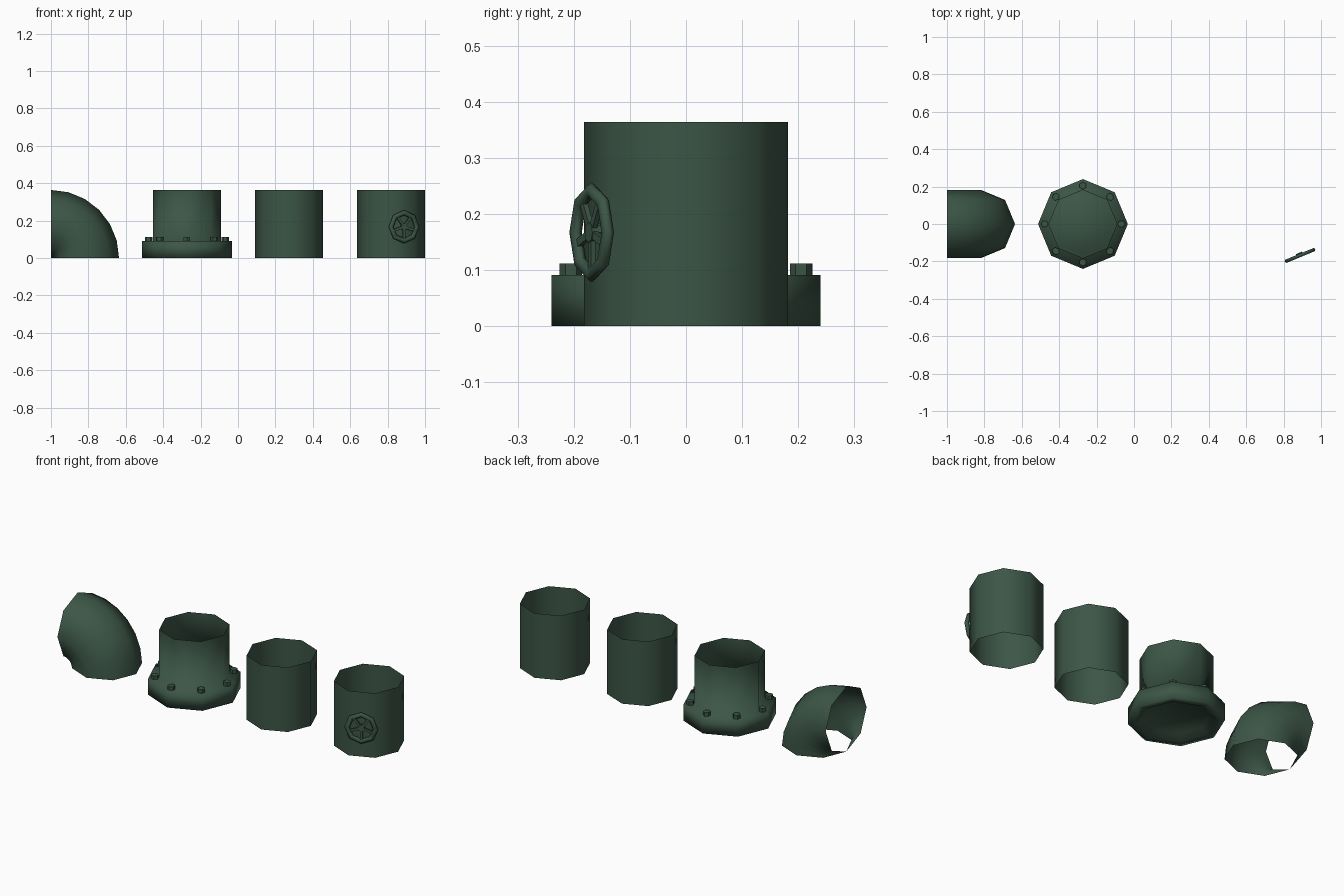
import bpy, bmesh, math
from mathutils import Matrix, Vector

if "Cube" in bpy.data.objects:
    bpy.data.objects.remove(bpy.data.objects["Cube"])

R, H, N = 0.182, 0.364, 8          # pipe radius, height and side count

green = bpy.data.materials.new("dark_green_paint")
green.diffuse_color = (0.045, 0.092, 0.062, 1)
green.use_nodes = True
green.node_tree.nodes["Principled BSDF"].inputs["Base Color"].default_value = green.diffuse_color


def finish(name, bm, smooth=True, matrix=None):
    bmesh.ops.remove_doubles(bm, verts=bm.verts, dist=1e-5)
    bmesh.ops.recalc_face_normals(bm, faces=bm.faces)
    if matrix:
        bm.transform(matrix)
    for f in bm.faces:
        f.smooth = smooth
    me = bpy.data.meshes.new(name)
    bm.to_mesh(me)
    bm.free()
    me.materials.append(green)
    ob = bpy.data.objects.new(name, me)
    bpy.context.collection.objects.link(ob)
    return ob


def loft(bm, rings, closed=False):
    """Join equal rings of points with quads."""
    vs = [[bm.verts.new(p) for p in r] for r in rings]
    last = len(vs) if closed else len(vs) - 1
    for i in range(last):
        a, b = vs[i], vs[(i + 1) % len(vs)]
        n = len(a)
        for k in range(n):
            bm.faces.new((a[k], a[(k + 1) % n], b[(k + 1) % n], b[k]))
    return vs


def circle(r, z, n=N):
    return [(r * math.cos(2 * math.pi * k / n), r * math.sin(2 * math.pi * k / n), z)
            for k in range(n)]


# elbow pipe: quarter bend around the lower left corner
bm = bmesh.new()
rings = []
for i in range(7):
    t = math.radians(15 * i)
    ring = []
    for x, y, _ in circle(R, 0):
        d = R + x
        ring.append((-1 + d * math.cos(t), y, d * math.sin(t)))
    rings.append(ring)
vs = [[bm.verts.new(p) for p in r] for r in rings]
for a, b in zip(vs, vs[1:]):
    for k in range(N):
        j = (k + 1) % N
        bm.faces.new((a[k], a[j], b[j], b[k]))
finish("elbow_pipe", bm)

# flanged pipe with a shallow closed recess underneath
FX = -0.273
bm = bmesh.new()
prof = [(0.167, 0.03), (0.2, 0), (0.24, 0), (0.24, 0.091), (R, 0.091), (R, H)]
vs = loft(bm, [circle(r, z) for r, z in prof])
bm.faces.new(vs[0])
finish("flanged_pipe", bm, matrix=Matrix.Translation((FX, 0, 0)))

# flange bolts
bm = bmesh.new()
for k in range(8):
    m = (Matrix.Translation((FX, 0, 0)) @ Matrix.Rotation(k * math.pi / 4, 4, 'Z')
         @ Matrix.Translation((0.205, 0, 0)))
    rows = [[m @ Vector(p) for p in circle(0.02, z, 6)] for z in (0.088, 0.112)]
    v = loft(bm, rows)
    bm.faces.new(v[1])
finish("flange_bolts", bm, smooth=False)

# two straight open pipes
for name, x in (("straight_pipe", 0.273), ("valve_pipe", 0.818)):
    bm = bmesh.new()
    loft(bm, [circle(R, 0), circle(R, H)])
    finish(name, bm, matrix=Matrix.Translation((x, 0, 0)))

# valve wheel frame: local z points out of one pipe side, local y is up
ang = math.radians(-67.5)
out = Vector((math.cos(ang), math.sin(ang), 0))
up = Vector((0, 0, 1))
side = up.cross(out)
pos = Vector((0.818, 0, 0.167)) + out * 0.182
frame = Matrix.Translation(pos) @ Matrix((side, up, out)).transposed().to_4x4()

# wheel rim
bm = bmesh.new()
rings = []
for i in range(8):
    t = i * math.pi / 4
    ring = []
    for x, y, _ in circle(1, 0, 6):
        d = 0.075 + 0.014 * x
        ring.append((d * math.cos(t), d * math.sin(t), 0.0105 * y))
    rings.append(ring)
loft(bm, rings, closed=True)
finish("valve_wheel_rim", bm, matrix=frame)

# five spokes
bm = bmesh.new()
for k in range(5):
    m = (Matrix.Rotation(math.radians(-90 + 72 * k), 4, 'Z')
         @ Matrix.Translation((0.04, 0, 0)) @ Matrix.Diagonal((0.06, 0.014, 0.009, 1)))
    bmesh.ops.create_cube(bm, size=1, matrix=m)
finish("valve_wheel_spokes", bm, smooth=False, matrix=frame)

# hub and stem reaching the pipe wall
bm = bmesh.new()
v = loft(bm, [circle(0.018, -0.015), circle(0.018, 0.006)])
bm.faces.new(v[1])
finish("valve_hub", bm, smooth=False, matrix=frame)
